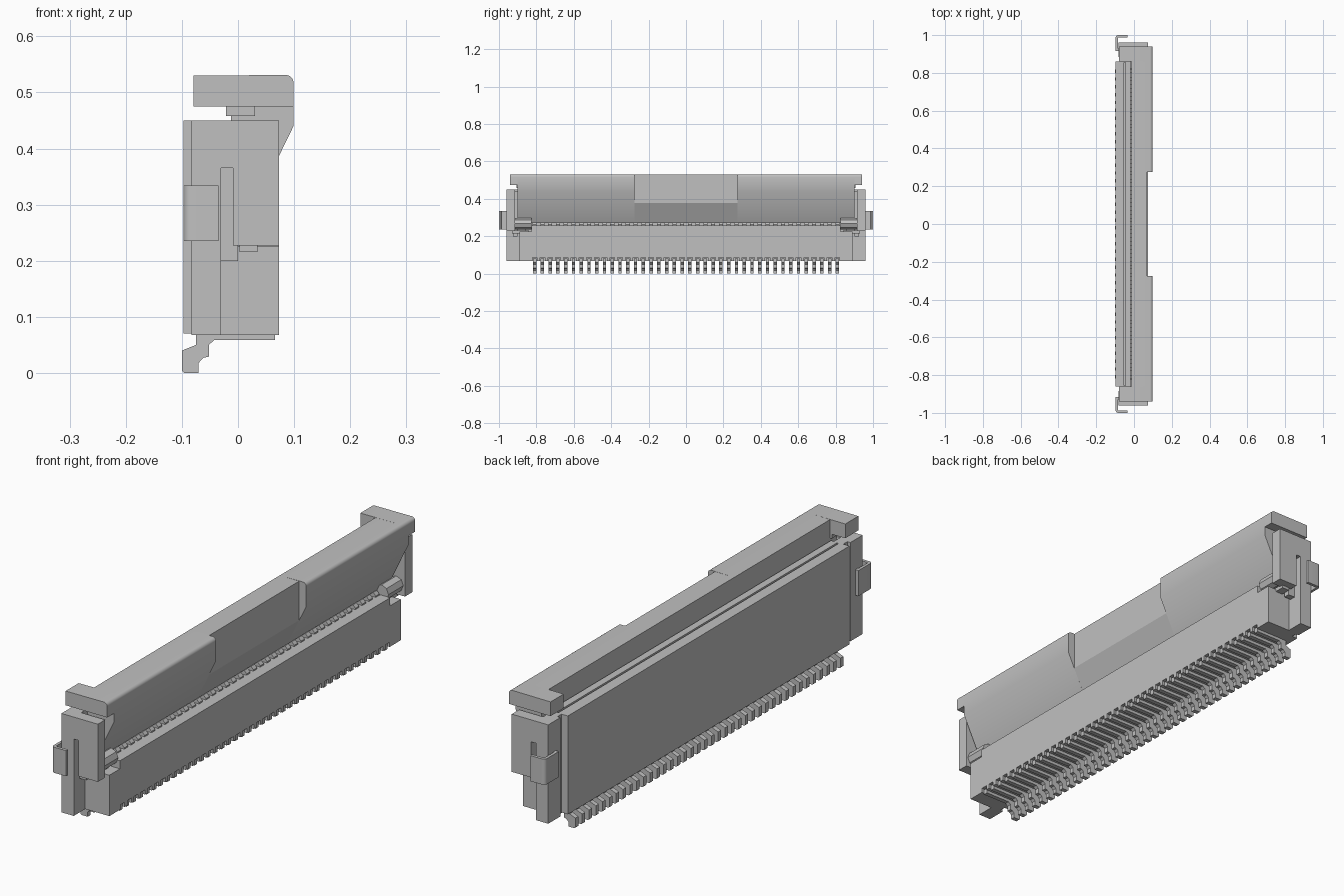
import bpy, bmesh, math

cube = bpy.data.objects.get("Cube")
if cube:
    bpy.data.objects.remove(cube, do_unlink=True)

grey = bpy.data.materials.new("light_grey")
grey.use_nodes = True
COLOR = (0.53, 0.53, 0.53, 1)
grey.diffuse_color = COLOR
grey.node_tree.nodes["Principled BSDF"].inputs["Base Color"].default_value = COLOR


def finish(name, bm):
    bmesh.ops.recalc_face_normals(bm, faces=bm.faces)
    mesh = bpy.data.meshes.new(name)
    bm.to_mesh(mesh)
    bm.free()
    mesh.materials.append(grey)
    ob = bpy.data.objects.new(name, mesh)
    bpy.context.collection.objects.link(ob)
    return ob


def add_prism(bm, pts, lo, hi, axis="y"):
    """Extrude an outline: xz points along y, or xy points along z."""
    def place(p, d):
        return (p[0], d, p[1]) if axis == "y" else (p[0], p[1], d)
    a = [bm.verts.new(place(p, lo)) for p in pts]
    b = [bm.verts.new(place(p, hi)) for p in pts]
    bm.faces.new(a)
    bm.faces.new(b[::-1])
    for i in range(len(pts)):
        j = (i + 1) % len(pts)
        bm.faces.new((a[i], b[i], b[j], a[j]))


def prism(name, pts, lo, hi, axis="y"):
    bm = bmesh.new()
    add_prism(bm, pts, lo, hi, axis)
    return finish(name, bm)


def rect(x0, x1, z0, z1):
    return [(x0, z0), (x1, z0), (x1, z1), (x0, z1)]


def arc(cx, cz, r, a0, a1, n=6):
    angles = [math.radians(a0 + (a1 - a0) * i / n) for i in range(n + 1)]
    return [(cx + r * math.cos(a), cz + r * math.sin(a)) for a in angles]


def smooth(ob):
    bpy.ops.object.select_all(action="DESELECT")
    ob.select_set(True)
    bpy.context.view_layer.objects.active = ob
    bpy.ops.object.shade_smooth_by_angle(angle=math.radians(35))


# Housing: lower block, tall back wall and inner wall with a slot between
prism("lower_block", rect(-0.07, 0.073, 0.086, 0.226), -0.89, 0.89)
prism("front_ledge", rect(-0.04, 0.073, 0.22, 0.257), -0.825, 0.825)
prism("back_wall", rect(-0.097, -0.054, 0.07, 0.45), -0.86, 0.86)
prism("inner_wall", rect(-0.046, -0.018, 0.2, 0.45), -0.86, 0.86)

# Contacts with bent tails, and the housing ribs between them
COUNT, PITCH = 40, 0.0415
tail = [(-0.1, 0.004), (-0.096, 0), (-0.07, 0), (-0.07, 0.018), (-0.062, 0.027),
        (-0.052, 0.029), (-0.052, 0.05), (-0.042, 0.059), (0.066, 0.059),
        (0.066, 0.08), (-0.075, 0.08), (-0.075, 0.05), (-0.1, 0.04)]
tip = [(-0.02, 0.25), (0.03, 0.25), (0.03, 0.262), (0.02, 0.273), (-0.02, 0.273)]
contacts, ribs = bmesh.new(), bmesh.new()
for i in range(COUNT):
    y = (i - (COUNT - 1) / 2) * PITCH
    add_prism(contacts, tail, y - 0.009, y + 0.009)
    add_prism(contacts, tip, y - 0.011, y + 0.011)
    if i:
        add_prism(ribs, rect(-0.06, 0.073, 0.068, 0.088),
                  y - PITCH / 2 - 0.008, y - PITCH / 2 + 0.008)
finish("contacts", contacts)
finish("bottom_ribs", ribs)

# Hinged flap: full section at both sides, cut back in the middle
crown = arc(0.085, 0.517, 0.014, 90, 0)
wedge = [(-0.014, 0.53)] + crown + [(0.099, 0.44), (0.017, 0.272), (-0.01, 0.272)]
middle = [(-0.014, 0.53), (0.069, 0.53), (0.069, 0.379), (0.017, 0.272), (-0.01, 0.272)]
prism("flap_middle", middle, -0.275, 0.275)
hook = [(-0.079, 0.475), (-0.079, 0.53)] + crown + [(0.099, 0.475)]
clip = ([(-0.035, 1.0)] + arc(-0.083, 0.986, 0.014, 90, 180) + [(-0.097, 0.92), (-0.086, 0.92)]
        + arc(-0.082, 0.984, 0.004, 180, 90) + [(-0.035, 0.988)])

for side, s in (("left_end", 1), ("right_end", -1)):
    def end(part, pts, y0, y1):
        lo, hi = sorted((s * y0, s * y1))
        return prism(side + "_" + part, pts, lo, hi)

    smooth(end("flap", wedge, 0.275, 0.9))
    smooth(end("flap_hook", hook, 0.86, 0.94))
    end("flap_step", rect(-0.021, 0.03, 0.458, 0.48), 0.86, 0.905)
    end("block_foot", rect(-0.07, 0.073, 0.068, 0.088), 0.822, 0.89)

    # End tower: rear post joined over a slot to a hanging front wing
    end("post", rect(-0.083, -0.03, 0.068, 0.45), 0.885, 0.96)
    end("post_step", rect(-0.07, -0.03, 0.068, 0.45), 0.855, 0.89)
    end("wing", [(-0.032, 0.365), (-0.009, 0.365), (-0.009, 0.227), (0.073, 0.227),
                 (0.073, 0.45), (-0.032, 0.45)], 0.915, 0.96)
    end("slot_back", rect(-0.032, 0.0, 0.2, 0.44), 0.9, 0.925)

    # Metal lock: pivot pin, tab and folded side clip
    end("pin", arc(0.036, 0.267, 0.03, 0, 315, 7), 0.825, 0.918)
    end("tab", rect(0.003, 0.035, 0.216, 0.232), 0.84, 0.93)
    smooth(prism(side + "_clip", [(x, s * y) for x, y in clip], 0.235, 0.334, "z"))
    end("clip_root", rect(-0.097, -0.08, 0.235, 0.334), 0.915, 0.93)
